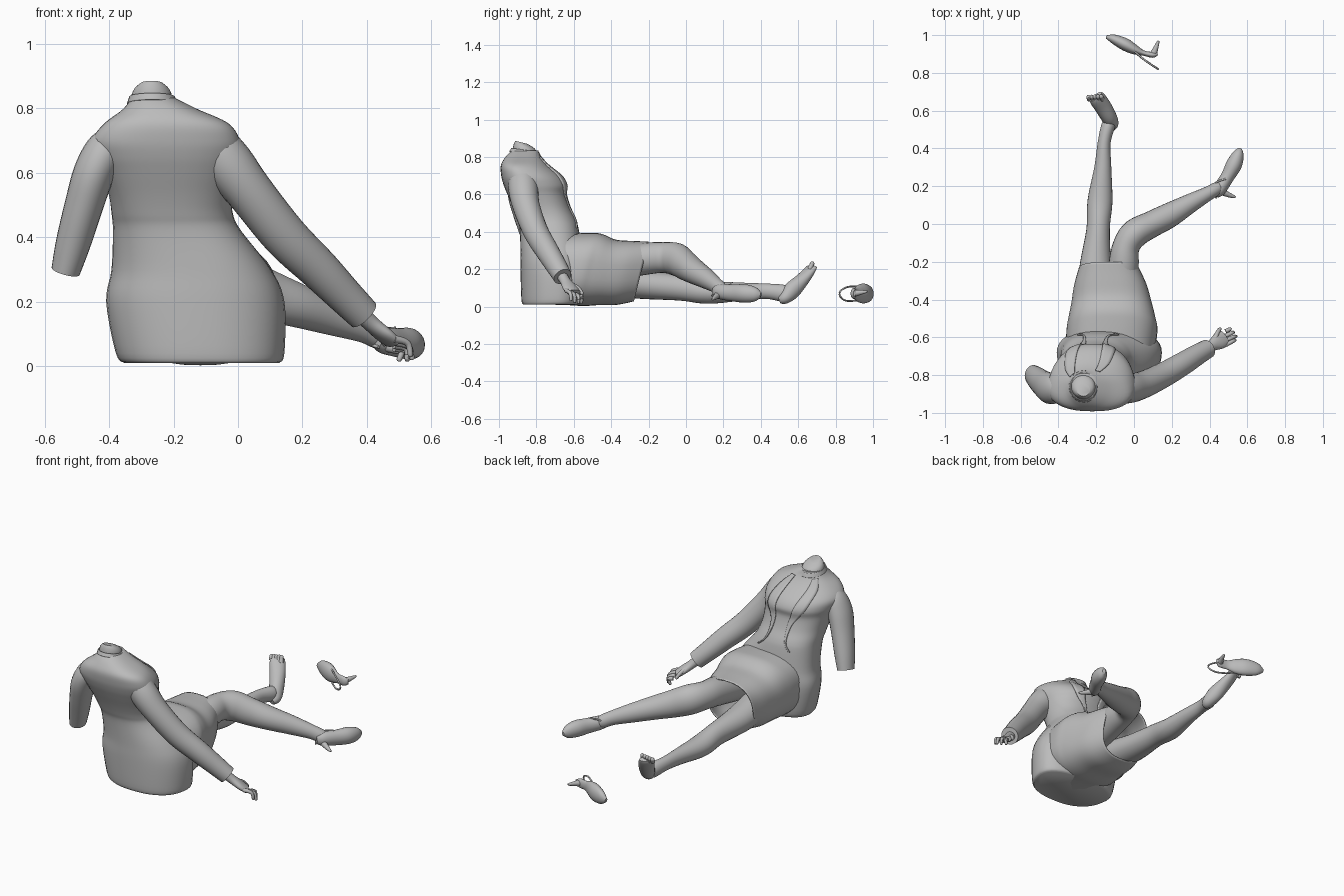
import bpy
import bmesh
import math
from mathutils import Vector
from mathutils.bvhtree import BVHTree

default_cube = bpy.data.objects.get("Cube")
if default_cube:
    bpy.data.objects.remove(default_cube, do_unlink=True)

Y, Z = Vector((0, 1, 0)), Vector((0, 0, 1))

grey = bpy.data.materials.new("plain_grey")
grey.use_nodes = True
GREY = (0.5, 0.5, 0.5, 1)
grey.diffuse_color = GREY
grey.node_tree.nodes["Principled BSDF"].inputs["Base Color"].default_value = GREY


def finish(name, bm, thickness=0):
    """Turn a bmesh into a smooth shaded object."""
    bmesh.ops.recalc_face_normals(bm, faces=bm.faces)
    mesh = bpy.data.meshes.new(name)
    bm.to_mesh(mesh)
    bm.free()
    mesh.materials.append(grey)
    obj = bpy.data.objects.new(name, mesh)
    bpy.context.collection.objects.link(obj)
    bpy.ops.object.select_all(action="DESELECT")
    obj.select_set(True)
    bpy.context.view_layer.objects.active = obj
    bpy.ops.object.shade_smooth_by_angle(angle=math.radians(50))
    if thickness:
        solid = obj.modifiers.new("thickness", "SOLIDIFY")
        solid.thickness = thickness
        solid.offset = 0
    return obj


def spline(rows, steps):
    """Catmull-Rom interpolation through rows of numbers."""
    out = []
    for i in range(len(rows) - 1):
        quad = [rows[max(i - 1, 0)], rows[i], rows[i + 1], rows[min(i + 2, len(rows) - 1)]]
        for s in range(steps):
            t = s / steps
            out.append([
                b + t / 2 * (c - a + t * (2 * a - 5 * b + 4 * c - d + t * (3 * (b - c) + d - a)))
                for a, b, c, d in zip(*quad)])
    return out + [list(rows[-1])]


def loft(name, rows, up=Z, axis=None, power=2, sides=24, steps=5, shear=0, caps=True, thickness=0):
    """Skin rounded sections: x, y, z, half width, half depth and optional taper."""
    rows = spline(rows, steps)
    centers = [Vector(r[:3]) for r in rows]
    bm = bmesh.new()
    rings = []
    for i, row in enumerate(rows):
        along = axis or (centers[min(i + 1, len(rows) - 1)] - centers[max(i - 1, 0)]).normalized()
        u = up.cross(along).normalized()
        v = along.cross(u)
        taper = row[5] if len(row) > 5 else 0
        ring = []
        for k in range(sides):
            ang = math.tau * k / sides
            c, s = math.cos(ang), math.sin(ang)
            s = math.copysign(abs(s) ** (2 / power), s)
            p = u * math.copysign(abs(c) ** (2 / power), c) * row[3] * (1 + taper * s)
            ring.append(bm.verts.new(centers[i] + p + (v + along * shear) * s * row[4]))
        rings.append(ring)
    for low, high in zip(rings, rings[1:]):
        for k in range(sides):
            n = (k + 1) % sides
            bm.faces.new((low[k], low[n], high[n], high[k]))
    if caps:
        bm.faces.new(rings[0])
        bm.faces.new(rings[-1])
    return finish(name, bm, thickness)


def rod(name, points, r0, r1, sides=10):
    """Round rod along points, tapering from r0 to r1 with a rounded tip."""
    n = len(points) - 1
    rows = []
    for i, p in enumerate(points):
        r = r0 + (r1 - r0) * i / n
        rows.append((*p, r, r))
    tip = Vector(points[-1]) + (Vector(points[-1]) - Vector(points[-2])).normalized() * r1 * 0.7
    rows.append((*tip, r1 * 0.3, r1 * 0.3))
    return loft(name, rows, sides=sides, steps=4)


# Jacket body: level sections as height, left, right, back, front, taper
levels = [
    (.01, -.35, .125, -.87, -.57, .1), (.04, -.375, .14, -.88, -.555, .12),
    (.2, -.405, .14, -.885, -.55, .12), (.3, -.39, .1, -.885, -.555, .1),
    (.42, -.388, .01, -.89, -.575, .05), (.47, -.392, -.015, -.903, -.59, 0),
    (.53, -.4, -.02, -.925, -.62, -.06), (.6, -.42, -.01, -.955, -.64, -.12),
    (.65, -.44, 0, -.975, -.635, -.17), (.7, -.448, 0, -.988, -.665, -.18),
    (.755, -.41, -.035, -.99, -.735, -.14), (.8, -.355, -.13, -.965, -.775, 0),
    (.835, -.33, -.2, -.93, -.79, 0),
]
body = loft("jacket_body", [((a + b) / 2, (c + d) / 2, z, (b - a) / 2, (d - c) / 2, taper)
                            for z, a, b, c, d, taper in levels],
            up=Y, axis=Z, power=2.4, sides=40)

# Neck stump with a sloping cut, and the collar band round it
loft("neck", [(-.268, -.86, .79, .066, .07), (-.268, -.86, .835, .064, .065),
              (-.268, -.865, .86, .054, .054), (-.268, -.88, .878, .034, .032)],
     up=Y, axis=Z, shear=-.25)
loft("collar", [(-.266, -.86, .815, .076, .082), (-.267, -.86, .836, .068, .072)],
     up=Y, axis=Z, shear=-.15, caps=False, thickness=.006)

# Lapels: strips laid onto the jacket front
tree = BVHTree.FromObject(body, bpy.context.evaluated_depsgraph_get())


def strip(name, rows):
    """Strip of rows (height, inner x, outer x) projected on the jacket."""
    bm = bmesh.new()
    grid = []
    for z, inner, outer in spline(rows, 6):
        line = []
        for k in range(5):
            x = inner + (outer - inner) * k / 4
            hit = tree.ray_cast(Vector((x, 0, z)), -Y)[0]
            line.append(bm.verts.new((hit or Vector((x, -.78, z))) + Y * .003))
        grid.append(line)
    for a, b in zip(grid, grid[1:]):
        for k in range(4):
            bm.faces.new((a[k], a[k + 1], b[k + 1], b[k]))
    finish(name, bm, .008)


for side, word in ((1, "left"), (-1, "right")):
    strip(word + "_lapel", [(z, mid + side * a, mid + side * b) for z, mid, a, b in (
        (.8, -.26, .055, .08), (.74, -.245, .065, .12), (.66, -.225, .06, .125),
        (.56, -.21, .045, .07), (.47, -.2, .06, .07), (.42, -.19, .1, .11))])

# Skirt over the lap, open at the slanted hem
loft("skirt", [(-.13, -.72, .2, .23, .185), (-.117, -.57, .2, .238, .19),
               (-.117, -.5, .196, .228, .19), (-.119, -.42, .183, .21, .172),
               (-.125, -.33, .18, .19, .168), (-.133, -.24, .188, .157, .157)],
     axis=Y, power=2.6, sides=40, shear=.25, caps=False, thickness=.006)

# Sleeves
loft("left_sleeve", [(-.12, -.87, .73, .03, .03), (-.09, -.87, .705, .066, .07),
                     (-.037, -.87, .635, .08, .08), (.037, -.855, .54, .073, .073),
                     (.145, -.805, .405, .07, .067), (.25, -.745, .302, .064, .062),
                     (.33, -.695, .22, .057, .056), (.39, -.66, .16, .052, .05)], up=Y)
loft("right_sleeve", [(-.37, -.87, .72, .03, .03), (-.405, -.87, .68, .06, .072),
                      (-.445, -.87, .605, .064, .083), (-.478, -.85, .5, .06, .075),
                      (-.512, -.82, .38, .054, .064), (-.535, -.8, .295, .045, .055)], up=Y)

# Left hand with curled fingers
loft("left_palm", [(.37, -.67, .175, .03, .03), (.41, -.645, .135, .03, .025),
                   (.45, -.62, .1, .045, .022), (.48, -.6, .075, .042, .018)])
for i, tip in enumerate([(.535, -.615, .035), (.54, -.595, .025), (.525, -.575, .02), (.5, -.56, .02)]):
    root = Vector((.485, -.64 + .024 * i, .085 - .01 * i))
    end = Vector(tip)
    middle = (root + end) / 2 + Vector((.016, .008, .012))
    rod("finger", [root, middle, end], .012, .008)
rod("thumb", [(.42, -.63, .125), (.44, -.58, .1), (.455, -.555, .07)], .015, .009)

# Straight right leg and bare foot
loft("right_leg", [(-.2, -.45, .15, .09, .09), (-.205, -.25, .12, .086, .078),
                   (-.19, -.03, .1, .062, .068), (-.18, .12, .077, .066, .062),
                   (-.165, .3, .08, .045, .048), (-.158, .43, .082, .034, .041),
                   (-.135, .525, .07, .036, .045), (-.12, .555, .06, .02, .025)])
loft("right_foot", [(-.12, .5, .035, .018, .018), (-.118, .528, .047, .036, .034),
                    (-.135, .57, .09, .042, .046), (-.167, .625, .148, .045, .034),
                    (-.193, .662, .195, .044, .023), (-.202, .674, .213, .04, .014)])
for i in range(5):
    start = Vector((-.168 - .017 * i, .66, .2))
    rod("toe", [start, start + Vector((-.004, .01, .018)), start + Vector((-.006, .016, .034 - .003 * i))],
        .013, .011)

# Bent left leg, turned outward
loft("left_leg", [(-.07, -.42, .22, .085, .085), (-.055, -.22, .255, .08, .085),
                  (-.042, -.12, .262, .072, .082), (.005, -.05, .252, .076, .088),
                  (.09, -.003, .22, .07, .08), (.185, .045, .188, .066, .068),
                  (.295, .108, .15, .051, .055), (.39, .16, .115, .038, .042),
                  (.44, .19, .09, .034, .038), (.465, .215, .08, .02, .025)])


def heeled_shoe(name, body_rows, heel, strap):
    """Shoe lying on its side: pointed upper, thin heel and strap."""
    loft(name + "_upper", body_rows)
    rod(name + "_heel", heel, .02, .007)
    rod(name + "_strap", strap, .005, .005, 8)


heeled_shoe("worn_shoe",
            [(.43, .15, .08, .018, .025), (.45, .18, .08, .035, .04), (.495, .25, .073, .036, .045),
             (.53, .315, .07, .042, .049), (.552, .37, .065, .03, .038), (.562, .4, .062, .01, .014)],
            [(.455, .175, .065), (.5, .155, .05), (.533, .143, .04)],
            [(.49, .24, .118), (.435, .22, .11), (.415, .18, .07), (.435, .14, .06)])

# Loose shoe: cupped toe, narrow arch, heel and loop
heeled_shoe("loose_shoe",
            [(-.147, .99, .065, .008, .012), (-.11, .98, .068, .024, .04), (-.05, .952, .07, .033, .053),
             (0, .925, .07, .027, .047), (.05, .905, .07, .014, .03), (.1, .895, .07, .015, .028),
             (.125, .9, .07, .006, .015)],
            [(.1, .895, .07), (.115, .93, .075), (.128, .965, .08)],
            [(-.01, .925, .108), (.06, .865, .105), (.115, .828, .085), (.125, .822, .06),
             (.09, .845, .035), (.04, .88, .03), (-.01, .925, .035)])
